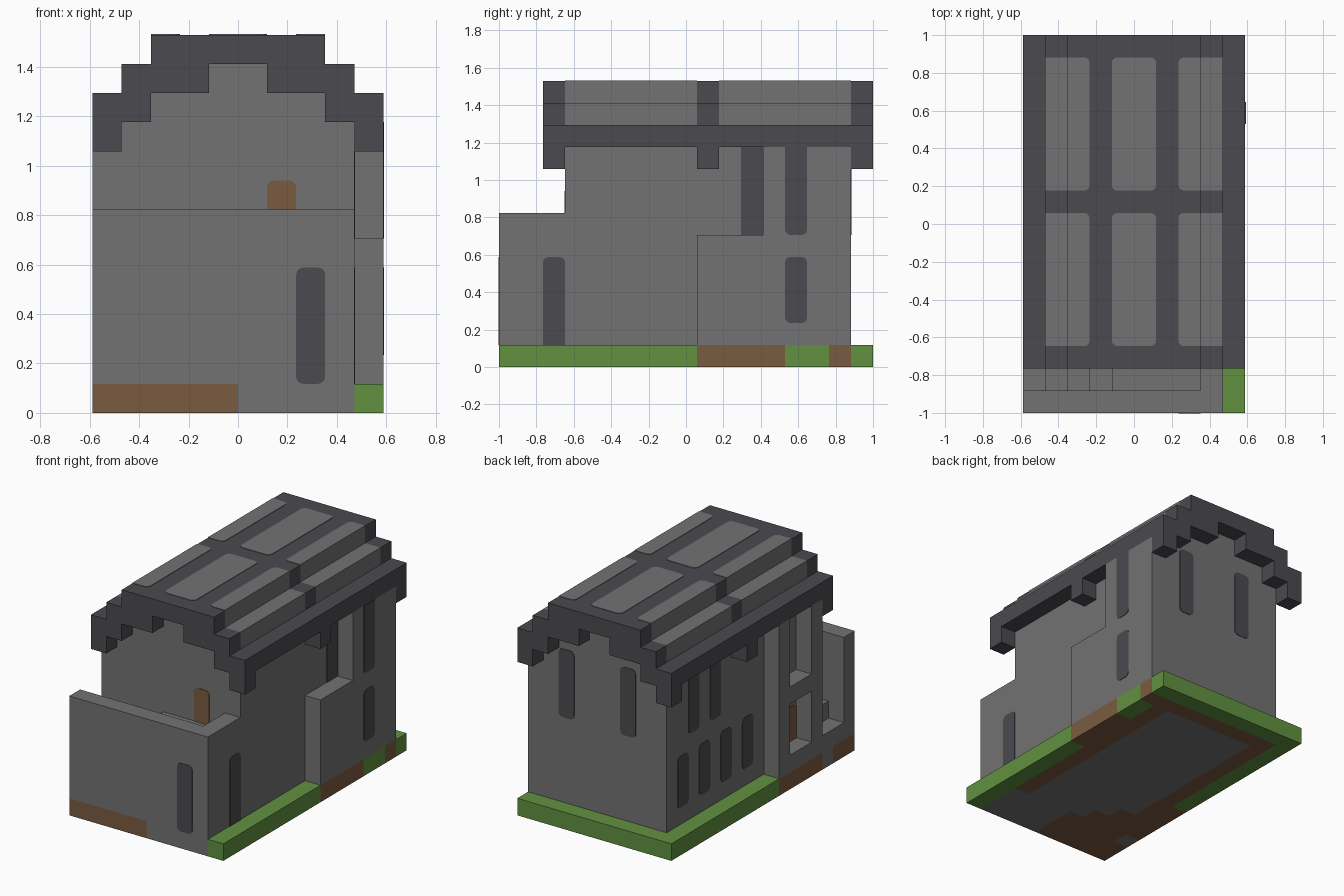
import bpy, bmesh, math
from mathutils import Vector

U = 2 / 17          # one building block
T = 0.03            # half thickness of painted plates, in blocks

cube = bpy.data.objects.get("Cube")
if cube:
    bpy.data.objects.remove(cube, do_unlink=True)


def material(name, rgb):
    m = bpy.data.materials.new(name)
    m.use_nodes = True
    m.diffuse_color = (*rgb, 1)
    m.node_tree.nodes["Principled BSDF"].inputs["Base Color"].default_value = (*rgb, 1)
    return m


STONE = material("grey stone", (0.17, 0.17, 0.17))
SLATE = material("dark slate", (0.07, 0.067, 0.078))
GRASS = material("grass green", (0.12, 0.283, 0.051))
EARTH = material("earth brown", (0.195, 0.105, 0.05))


def finish(name, bm, *mats):
    bmesh.ops.recalc_face_normals(bm, faces=bm.faces)
    bmesh.ops.scale(bm, vec=(U, U, U), verts=bm.verts)
    me = bpy.data.meshes.new(name)
    bm.to_mesh(me)
    bm.free()
    for m in mats:
        me.materials.append(m)
    ob = bpy.data.objects.new(name, me)
    bpy.context.collection.objects.link(ob)
    return ob


def add_box(bm, x, y, z):
    verts = bmesh.ops.create_cube(bm, size=1)["verts"]
    for v in verts:
        v.co = Vector([(r[0] + r[1]) / 2 + c * (r[1] - r[0]) for r, c in zip((x, y, z), v.co)])


def box(name, mat, x, y, z):
    bm = bmesh.new()
    add_box(bm, x, y, z)
    return finish(name, bm, mat)


def add_prism(bm, points, offset):
    face = bm.faces.new([bm.verts.new(p) for p in points])
    new = bmesh.ops.extrude_face_region(bm, geom=[face])["geom"]
    bmesh.ops.translate(bm, vec=offset, verts=[v for v in new if isinstance(v, bmesh.types.BMVert)])


def mirrored(half):
    return half + [(-x, z) for x, z in reversed(half)]


def prism(name, profile, y0, y1, *mats, rule=None):
    bm = bmesh.new()
    add_prism(bm, [(x, y0, z) for x, z in profile], (0, y1 - y0, 0))
    bmesh.ops.recalc_face_normals(bm, faces=bm.faces)
    if rule:
        for f in bm.faces:
            f.material_index = rule(f)
    return finish(name, bm, *mats)


def plate(name, mat, axis, at, a, b, rounded="1111", r=0.25):
    """Thin painted panel; corners run anticlockwise from low a, low b."""
    outline = []
    corners = [(a[0], b[0], 1, 1), (a[1], b[0], -1, 1), (a[1], b[1], -1, -1), (a[0], b[1], 1, -1)]
    for i, (ca, cb, sa, sb) in enumerate(corners):
        if rounded[i] == "0":
            outline.append((ca, cb))
            continue
        for k in range(4):
            t = math.pi + math.pi / 2 * i + math.pi / 6 * k
            outline.append((ca + r * (sa + math.cos(t)), cb + r * (sb + math.sin(t))))
    place = {"x": lambda p, q: (at - T, p, q), "y": lambda p, q: (p, at - T, q),
             "z": lambda p, q: (p, q, at - T)}[axis]
    off = [2 * T if axis == c else 0 for c in "xyz"]
    bm = bmesh.new()
    add_prism(bm, [place(p, q) for p, q in outline], off)
    return finish(name, bm, mat)


# Ground slab, cut into blocks and coloured by region
def ground_kind(x, y):
    stone, grass, earth = 0, 1, 2
    if y > 7.5:
        return grass
    if x > 4:
        return earth if 0.5 < y < 4.5 or y > 6.5 else grass
    if x < -4:
        if y > -1.5:
            return grass
        return stone if -6.5 < y < -5.5 else earth
    if y < -5.5:
        return earth if x < 0 else stone
    if abs(x) > 3 or y > 6.5 or (x < -2 and y < -3.5) or (x < -1 and y < -4.5):
        return earth
    return stone


bm = bmesh.new()
add_box(bm, (-5, 5), (-8.5, 8.5), (0, 1))
for axis, n in ((0, 10), (1, 17)):
    normal = Vector((1 - axis, axis, 0))
    for i in range(1, n):
        bmesh.ops.bisect_plane(bm, geom=bm.verts[:] + bm.edges[:] + bm.faces[:],
                               plane_co=normal * (i - n / 2), plane_no=normal)
bm.normal_update()
for f in bm.faces:
    c = f.calc_center_median() - f.normal * 0.5
    f.material_index = ground_kind(c.x, c.y)
finish("ground_slab", bm, STONE, GRASS, EARTH)

# Main body with stepped gables
prism("main_body", mirrored([(4, 1), (4, 10), (3, 10), (3, 11), (1, 11), (1, 12)]), -5.5, 7.5, STONE)

# Side wing, low part and tall part
box("wing_low", STONE, (4, 5), (0.5, 3.5), (1, 6))
box("wing_tall", STONE, (4, 5), (3.5, 7.5), (1, 10))

# Open bay on the other side
for i, y in enumerate((-5.5, -2.5)):
    box(f"bay_pier_{i}", STONE, (-5, -4), (y, y + 1), (1, 10))
for i, z in enumerate((1, 5)):
    box(f"bay_beam_{i}", STONE, (-5, -4), (-4.5, -2.5), (z, z + 1))

# Walled front porch with stairs up to a landing
box("porch_front_wall", STONE, (-5, 4), (-8.5, -7.5), (1, 7))
box("porch_side_wall", STONE, (3, 4), (-7.5, -5.5), (1, 7))
for i in range(4):
    box(f"stair_{i}", STONE, (i - 5, i - 4), (-7.5, -5.5), (1, 2 + i))
box("porch_landing", STONE, (-1, 3), (-7.5, -5.5), (1, 6))

# Roof: three ribs and two panelled spans with stepped sides
outer = [(5, 11), (4, 11), (4, 12), (3, 12), (3, 13)]
rib = mirrored([(1, 12), (1, 11), (3, 11), (3, 10), (4, 10), (4, 9), (5, 9)] + outer)
span = mirrored([(3, 12), (3, 11), (4, 11), (4, 10), (5, 10)] + outer)


def span_colour(f):
    c, n = f.calc_center_median(), f.normal
    side = abs(n.x) > 0.5 and c.z > 11 and n.x * c.x > 0
    step = n.z > 0.5 and 3 < abs(c.x) < 4 and c.z > 11.5
    return 1 if side or step else 0


for i, y in enumerate((-6.5, 0.5, 7.5)):
    prism(f"roof_rib_{i}", rib, y, y + 1, SLATE)
for i, y in enumerate((-5.5, 1.5)):
    prism(f"roof_span_{i}", span, y, y + 6, SLATE, STONE, rule=span_colour)
    plate(f"roof_panel_mid_{i}", STONE, "z", 13, (-1, 1), (y, y + 6))
    plate(f"roof_panel_left_{i}", STONE, "z", 13, (2, 3), (y, y + 6), "1001")
    plate(f"roof_panel_right_{i}", STONE, "z", 13, (-3, -2), (y, y + 6), "0110")

# Windows: axis, wall position, range along the wall, height range
windows = [
    ("front", "y", -8.5, 2, (1, 5), "1111"),
    ("porch_side", "x", 4, -6.5, (1, 5), "0011"),
    ("wing_recess", "x", 4, 2.5, (6, 10), "0000"),
    ("wing_lower", "x", 5, 4.5, (2, 5), "1111"),
    ("wing_upper", "x", 5, 4.5, (6, 10), "1100"),
]
windows += [("back", "y", 7.5, x, (6, 10), "1111") for x in (-2, 2)]
windows += [("side_lower", "x", -4, y, (2, 5), "1111") for y in (-0.5, 1.5, 3.5, 5.5)]
windows += [("side_upper", "x", -4, y, (6, 10), "1111") for y in (2.5, 4.5)]
for name, axis, at, a, z, corners in windows:
    plate(f"{name}_window", SLATE, axis, at, (a, a + 1), z, corners)

# Doors
plate("porch_door", EARTH, "y", -5.5, (1, 2), (6, 8), "0011")
plate("bay_door", EARTH, "x", -4, (-4.5, -3.5), (2, 4), "0011")
